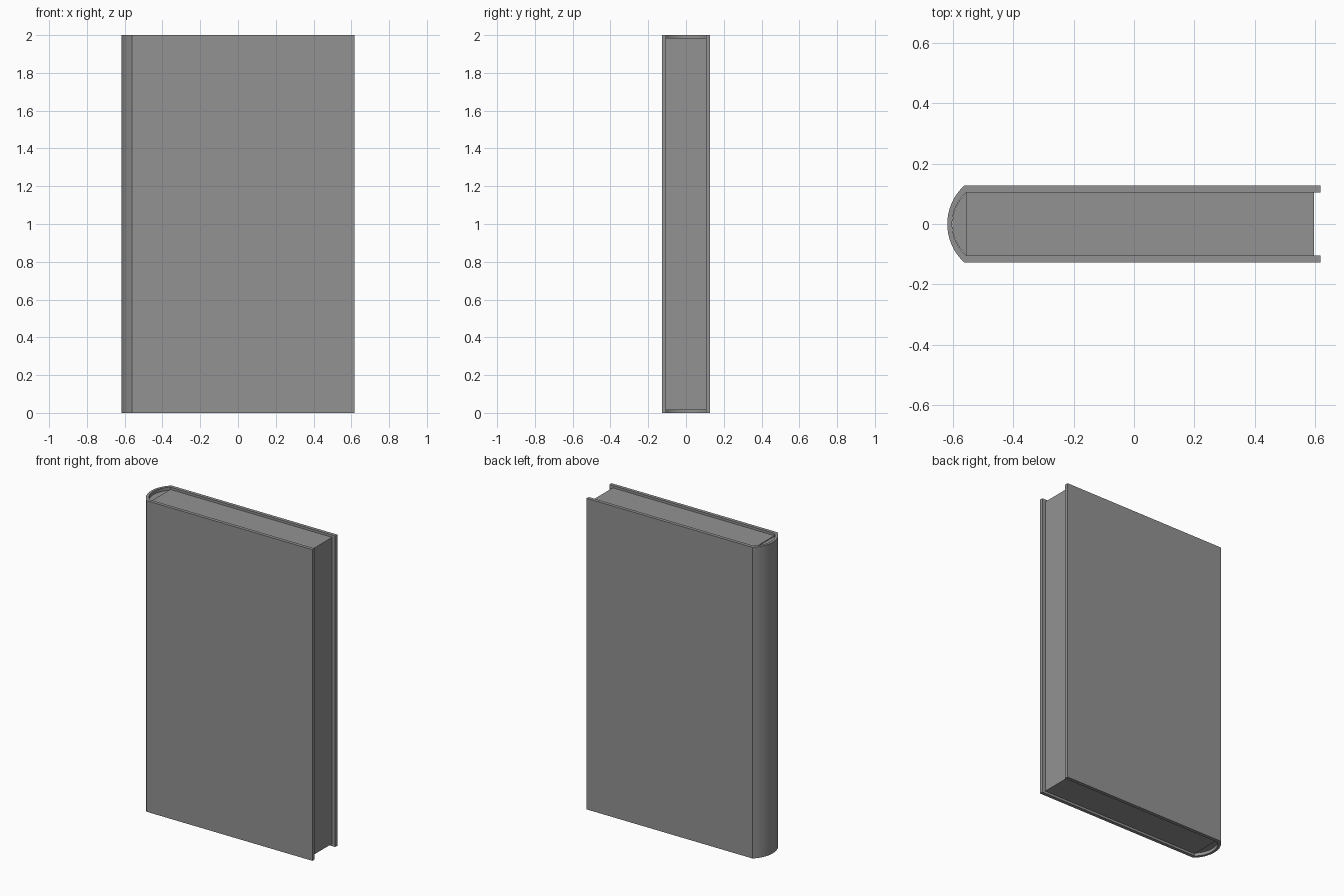
import bpy, bmesh, math

if "Cube" in bpy.data.objects:
    bpy.data.objects.remove(bpy.data.objects["Cube"])

# One dark grey for the whole book
grey = bpy.data.materials.new("dark_grey")
grey.diffuse_color = (0.29, 0.29, 0.29, 1)
grey.use_nodes = True
grey.node_tree.nodes["Principled BSDF"].inputs["Base Color"].default_value = grey.diffuse_color


def arc(x_edge, half, depth, n):
    """Points bulging towards -x, from (x_edge, half) round to (x_edge, -half)."""
    r = (half ** 2 + depth ** 2) / (2 * depth)
    cx = x_edge - depth + r
    a = math.asin(half / r)
    return [(cx - r * math.cos(t), r * math.sin(t))
            for t in (a - 2 * a * i / n for i in range(n + 1))]


def extrude_profile(name, points, z0, z1):
    """Prism from an xy outline, with only its curved sides smoothed."""
    bm = bmesh.new()
    face = bm.faces.new([bm.verts.new((x, y, z0)) for x, y in points])
    top = bmesh.ops.extrude_face_region(bm, geom=[face])["geom"]
    verts = [v for v in top if isinstance(v, bmesh.types.BMVert)]
    bmesh.ops.translate(bm, verts=verts, vec=(0, 0, z1 - z0))
    bmesh.ops.recalc_face_normals(bm, faces=bm.faces)
    mesh = bpy.data.meshes.new(name)
    bm.to_mesh(mesh)
    bm.free()
    mesh.materials.append(grey)
    obj = bpy.data.objects.new(name, mesh)
    bpy.context.collection.objects.link(obj)
    bpy.ops.object.select_all(action='DESELECT')
    obj.select_set(True)
    bpy.context.view_layer.objects.active = obj
    bpy.ops.object.shade_smooth_by_angle(angle=math.radians(25))
    return obj


EDGE = 0.618      # fore edge of the boards
OUT, INN = 0.127, 0.105   # outer and inner half thickness

# Hard cover: two boards joined by a rounded spine
outer = [(EDGE, OUT)] + arc(-0.562, OUT, 0.056, 16) + [(EDGE, -OUT)]
inner = [(EDGE, INN)] + arc(-0.555, INN, 0.047, 16) + [(EDGE, -INN)]
extrude_profile("cover", outer + inner[::-1], 0, 2)

# Page block, set back slightly from the cover edges
extrude_profile("pages", [(-0.555, -INN), (0.595, -INN), (0.595, INN), (-0.555, INN)],
                0.015, 1.985)

# Rounded binding filling the space behind the spine
extrude_profile("binding", arc(-0.555, 0.104, 0.046, 16), 0.02, 1.98)
